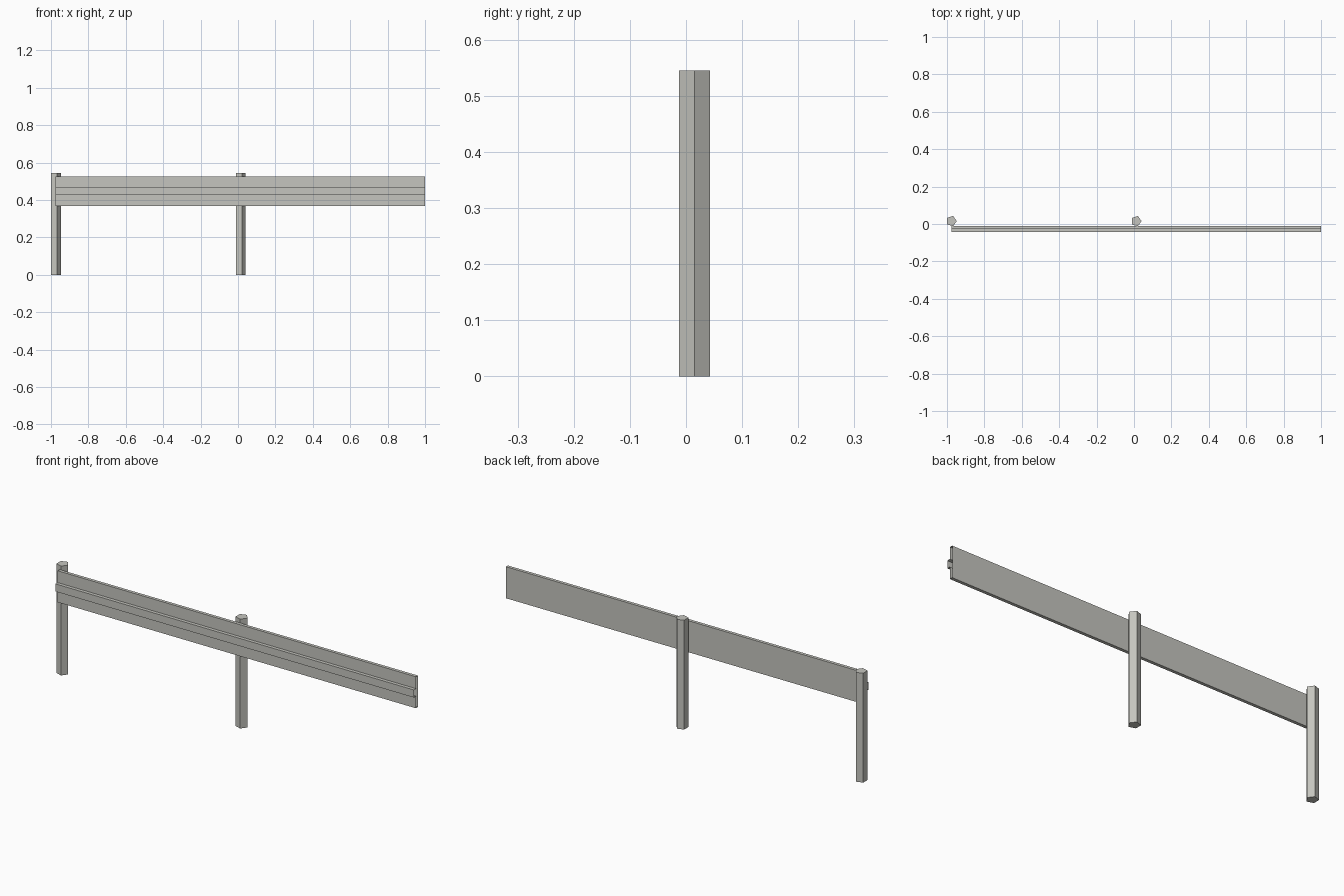
import bpy
import bmesh
from math import cos, sin, tau

cube = bpy.data.objects.get("Cube")
if cube:
    bpy.data.objects.remove(cube, do_unlink=True)

# Single warm grey metal
metal = bpy.data.materials.new("galvanised_grey")
metal.use_nodes = True
metal.diffuse_color = (0.56, 0.56, 0.52, 1)
metal.node_tree.nodes["Principled BSDF"].inputs["Base Color"].default_value = metal.diffuse_color


def extrude_profile(name, points, direction, caps):
    """Sweep a closed outline of 3D points, with or without end caps."""
    bm = bmesh.new()
    start = [bm.verts.new(p) for p in points]
    end = [bm.verts.new([a + d for a, d in zip(p, direction)]) for p in points]
    n = len(points)
    for i in range(n):
        j = (i + 1) % n
        bm.faces.new((start[i], start[j], end[j], end[i]))
    if caps:
        bm.faces.new(start[::-1])
        bm.faces.new(end)
    mesh = bpy.data.meshes.new(name)
    bm.to_mesh(mesh)
    bm.free()
    mesh.materials.append(metal)
    obj = bpy.data.objects.new(name, mesh)
    bpy.context.collection.objects.link(obj)
    return obj


# Five-sided posts, one corner pointing to +x
POST_RADIUS, POST_HEIGHT, POST_Y = 0.029, 0.545, 0.0155
for name, x in (("end_post", -0.9765), ("middle_post", 0.0115)):
    corners = [(x + POST_RADIUS * cos(tau * i / 5),
                POST_Y + POST_RADIUS * sin(tau * i / 5), 0) for i in range(5)]
    extrude_profile(name, corners, (0, 0, POST_HEIGHT), True)

# Hollow rail with open ends and a raised rib along its front
START, END = -0.9765, 1.0
BACK, FACE, RIB = -0.01, -0.026, -0.043
BOTTOM, RIB_LOW, RIB_HIGH, TOP = 0.368, 0.428, 0.466, 0.525
outline = [(BACK, BOTTOM), (BACK, TOP), (FACE, TOP), (FACE, RIB_HIGH),
           (RIB, RIB_HIGH), (RIB, RIB_LOW), (FACE, RIB_LOW), (FACE, BOTTOM)]
extrude_profile("guard_rail", [(START, y, z) for y, z in reversed(outline)],
                (END - START, 0, 0), False)
